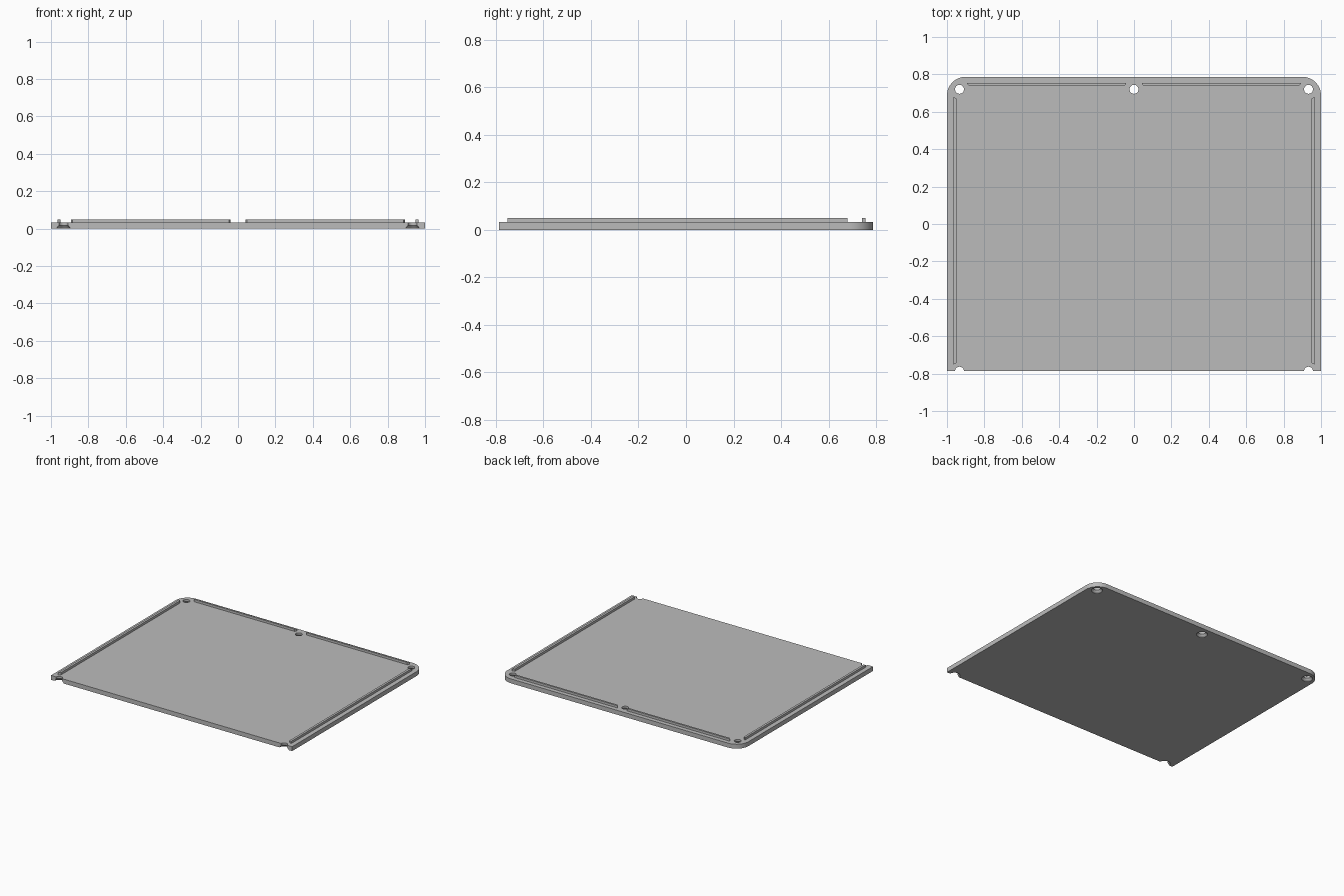
import bpy
import bmesh
from math import cos, sin, pi, radians

cube = bpy.data.objects.get("Cube")
if cube:
    bpy.data.objects.remove(cube, do_unlink=True)

HALF_W, HALF_D, THICK, RIB_TOP = 1.0, 0.787, 0.033, 0.05
CORNER = 0.1
HOLE_X, HOLE_Y = 0.933, 0.72

grey = bpy.data.materials.new("light grey")
grey.use_nodes = True
colour = (0.5, 0.5, 0.5, 1)
grey.diffuse_color = colour
grey.node_tree.nodes["Principled BSDF"].inputs["Base Color"].default_value = colour


def make_object(name, bm):
    bmesh.ops.recalc_face_normals(bm, faces=bm.faces)
    mesh = bpy.data.meshes.new(name)
    bm.to_mesh(mesh)
    bm.free()
    mesh.materials.append(grey)
    obj = bpy.data.objects.new(name, mesh)
    bpy.context.collection.objects.link(obj)
    return obj


def prism(name, outline, z0, z1):
    bm = bmesh.new()
    face = bm.faces.new([bm.verts.new((x, y, z0)) for x, y in outline])
    top = bmesh.ops.extrude_face_region(bm, geom=[face])["geom"]
    verts = [v for v in top if isinstance(v, bmesh.types.BMVert)]
    bmesh.ops.translate(bm, verts=verts, vec=(0, 0, z1 - z0))
    return make_object(name, bm)


# Plate: square front corners, rounded back corners
arc = [i * pi / 32 for i in range(17)]
right = [(HALF_W - CORNER + CORNER * cos(a), HALF_D - CORNER + CORNER * sin(a)) for a in arc]
left = [(-x, y) for x, y in reversed(right)]
plate = prism("base_plate", [(-HALF_W, -HALF_D), (HALF_W, -HALF_D)] + right + left, 0, THICK)

# Screw holes and front notches, countersunk from below
profile = [(0.038, -0.01), (0.038, 0.002), (0.024, 0.018), (0.024, 0.06)]
SIDES = 32
bm = bmesh.new()
for cx, cy in [(-HOLE_X, HOLE_Y), (0, HOLE_Y), (HOLE_X, HOLE_Y),
               (-HOLE_X, -HALF_D), (HOLE_X, -HALF_D)]:
    rings = [[bm.verts.new((cx + r * cos(2 * pi * i / SIDES), cy + r * sin(2 * pi * i / SIDES), z))
              for i in range(SIDES)] for r, z in profile]
    for low, high in zip(rings, rings[1:]):
        for i in range(SIDES):
            j = (i + 1) % SIDES
            bm.faces.new((low[i], low[j], high[j], high[i]))
    bm.faces.new(rings[0][::-1])
    bm.faces.new(rings[-1])
cutter = make_object("hole_cutter", bm)
cutter.hide_render = True

bpy.context.view_layer.objects.active = plate
cut = plate.modifiers.new("holes", "BOOLEAN")
cut.operation = "DIFFERENCE"
cut.solver = "EXACT"
cut.object = cutter
bpy.ops.object.modifier_apply(modifier=cut.name)
bpy.data.objects.remove(cutter, do_unlink=True)

bpy.ops.object.select_all(action="DESELECT")
plate.select_set(True)
bpy.ops.object.shade_smooth_by_angle(angle=radians(30))

# Locating ribs with mitred ends, longer on the outer side
MITRE = 0.009
for side, s in (("left", 1), ("right", -1)):
    outer, inner = 0.966 * s, 0.949 * s
    prism(side + "_rib", [(outer, -0.752), (outer, 0.68),
                          (inner, 0.68 - MITRE), (inner, -0.752 + MITRE)], THICK - 0.003, RIB_TOP)
    prism("back_" + side + "_rib", [(0.04 * s, 0.755), (0.894 * s, 0.755),
                                    ((0.894 - MITRE) * s, 0.741), ((0.04 + MITRE) * s, 0.741)],
          THICK - 0.003, RIB_TOP)
